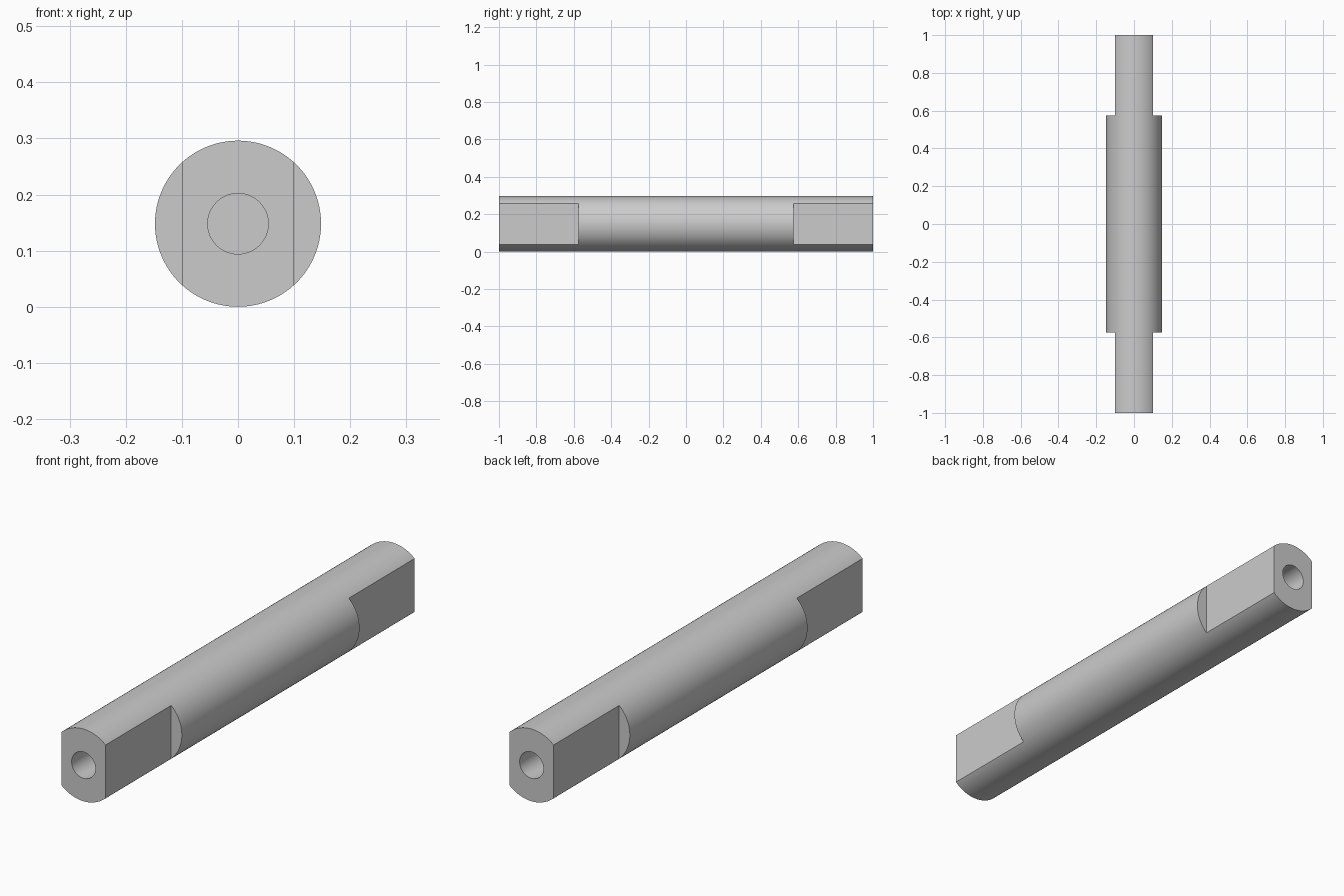
import bpy
from math import radians

RADIUS = 0.148
FLAT_X = 0.1        # half width across the flats
FLAT_LEN = 0.425    # length of each flatted end
BORE_R = 0.054
BORE_DEPTH = 0.32

cube = bpy.data.objects.get("Cube")
if cube:
    bpy.data.objects.remove(cube, do_unlink=True)

# Material
steel = bpy.data.materials.new("plain grey")
steel.use_nodes = True
grey = (0.6, 0.6, 0.6, 1)
steel.diffuse_color = grey
steel.node_tree.nodes["Principled BSDF"].inputs["Base Color"].default_value = grey


def rod(name, radius, length, y, sides):
    """Cylinder lying along y at the shaft axis."""
    bpy.ops.mesh.primitive_cylinder_add(
        vertices=sides, radius=radius, depth=length,
        location=(0, y, RADIUS), rotation=(radians(90), 0, 0))
    ob = bpy.context.object
    ob.name = name
    ob.data.materials.append(steel)
    return ob


def box(name, size, centre):
    bpy.ops.mesh.primitive_cube_add(size=1, location=centre)
    ob = bpy.context.object
    ob.name = name
    ob.scale = size
    ob.data.materials.append(steel)
    return ob


# Round shaft
shaft = rod("shaft", RADIUS, 2, 0, 128)

# Cutters: two flats and one blind bore at each end
cutters = []
for end, side in (("front", -1), ("back", 1)):
    cutters.append(rod(end + "_bore_cutter", BORE_R, 2 * BORE_DEPTH, side, 64))
    for hand, sx in (("right", -1), ("left", 1)):
        cutters.append(box(f"{end}_{hand}_flat_cutter", (0.2, 2 * FLAT_LEN, 0.5),
                           (sx * (FLAT_X + 0.1), side, RADIUS)))

bpy.context.view_layer.update()
bpy.ops.object.select_all(action="DESELECT")
shaft.select_set(True)
bpy.context.view_layer.objects.active = shaft
for cutter in cutters:
    mod = shaft.modifiers.new(cutter.name, "BOOLEAN")
    mod.operation = "DIFFERENCE"
    mod.solver = "EXACT"
    mod.object = cutter
    bpy.ops.object.modifier_apply(modifier=mod.name)
for cutter in cutters:
    bpy.data.objects.remove(cutter, do_unlink=True)

# Smooth round surfaces, crisp machined edges
bpy.ops.object.shade_smooth_by_angle(angle=radians(25))
